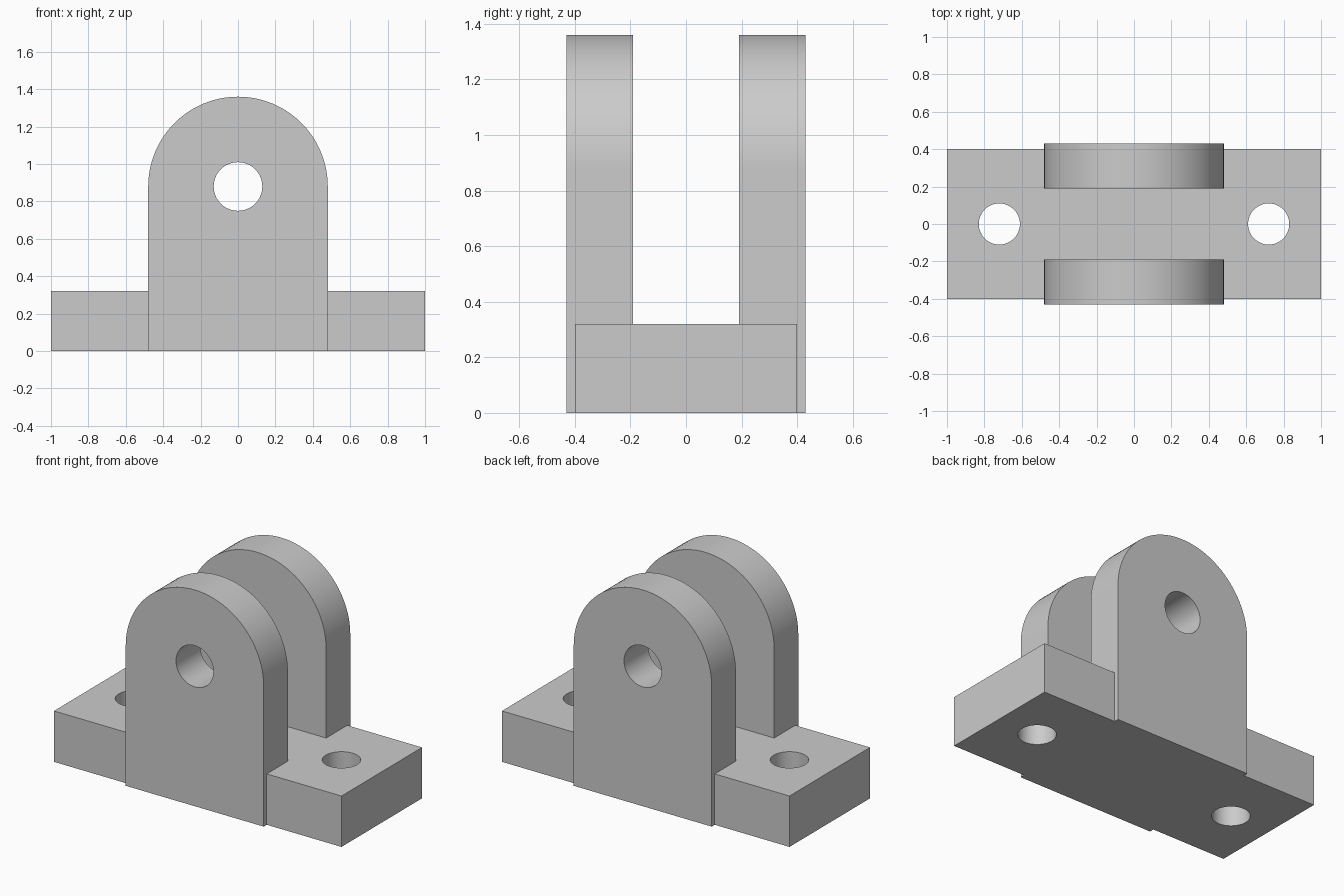
import bpy
import math
from mathutils import Matrix

cube = bpy.data.objects.get("Cube")
if cube:
    bpy.data.objects.remove(cube, do_unlink=True)

# Sizes
BASE = (2.0, 0.8, 0.32)
EAR_R, EAR_Z = 0.48, 0.88
EAR_IN, EAR_OUT = 0.19, 0.43
PIN_R, BOLT_R, BOLT_X = 0.13, 0.11, 0.72
ARC = 48

# Single grey metal
grey = bpy.data.materials.new("grey metal")
grey.use_nodes = True
colour = (0.6, 0.6, 0.6, 1.0)
grey.diffuse_color = colour
grey.node_tree.nodes["Principled BSDF"].inputs["Base Color"].default_value = colour


def prism(name, profile, depth, matrix=Matrix()):
    """Extrude a counter-clockwise XY profile along +Z, then place it."""
    n = len(profile)
    verts = [(x, y, z) for z in (0, depth) for x, y in profile]
    faces = [list(range(n))[::-1], list(range(n, 2 * n))]
    faces += [(i, (i + 1) % n, (i + 1) % n + n, i + n) for i in range(n)]
    mesh = bpy.data.meshes.new(name)
    mesh.from_pydata(verts, [], faces)
    mesh.transform(matrix)
    mesh.materials.append(grey)
    obj = bpy.data.objects.new(name, mesh)
    bpy.context.collection.objects.link(obj)
    return obj


def arc(radius, cx, cy, sweep, steps):
    return [(cx + radius * math.cos(sweep * i / steps),
             cy + radius * math.sin(sweep * i / steps)) for i in range(steps)]


def combine(target, tool, operation):
    mod = target.modifiers.new(operation.lower(), 'BOOLEAN')
    mod.operation, mod.solver, mod.object = operation, 'EXACT', tool
    bpy.context.view_layer.objects.active = target
    bpy.ops.object.modifier_apply(modifier=mod.name)
    bpy.data.objects.remove(tool, do_unlink=True)


def upright(y):
    """Stand a profile up in XZ so that it extrudes from y towards the front."""
    return Matrix.Translation((0, y, 0)) @ Matrix.Rotation(math.pi / 2, 4, 'X')


# Base plate
hx, hy = BASE[0] / 2, BASE[1] / 2
bracket = prism("clevis_bracket", [(-hx, -hy), (hx, -hy), (hx, hy), (-hx, hy)], BASE[2])

# Two round-topped ears
ear = [(-EAR_R, 0), (EAR_R, 0)] + arc(EAR_R, 0, EAR_Z, math.pi, ARC) + [(-EAR_R, EAR_Z)]
for y in (EAR_OUT, -EAR_IN):
    combine(bracket, prism("ear", ear, EAR_OUT - EAR_IN, upright(y)), 'UNION')

# Pin hole through both ears
pin = arc(PIN_R, 0, EAR_Z, math.tau, ARC)
combine(bracket, prism("pin_cutter", pin, 2, upright(1)), 'DIFFERENCE')

# Bolt holes through the base
for side in (-1, 1):
    bolt = arc(BOLT_R, side * BOLT_X, 0, math.tau, ARC)
    cutter = prism("bolt_cutter", bolt, 1, Matrix.Translation((0, 0, -0.3)))
    combine(bracket, cutter, 'DIFFERENCE')

# Smooth curved walls, crisp edges
bpy.ops.object.select_all(action='DESELECT')
bracket.select_set(True)
bpy.context.view_layer.objects.active = bracket
bpy.ops.object.shade_smooth_by_angle(angle=math.radians(30))
